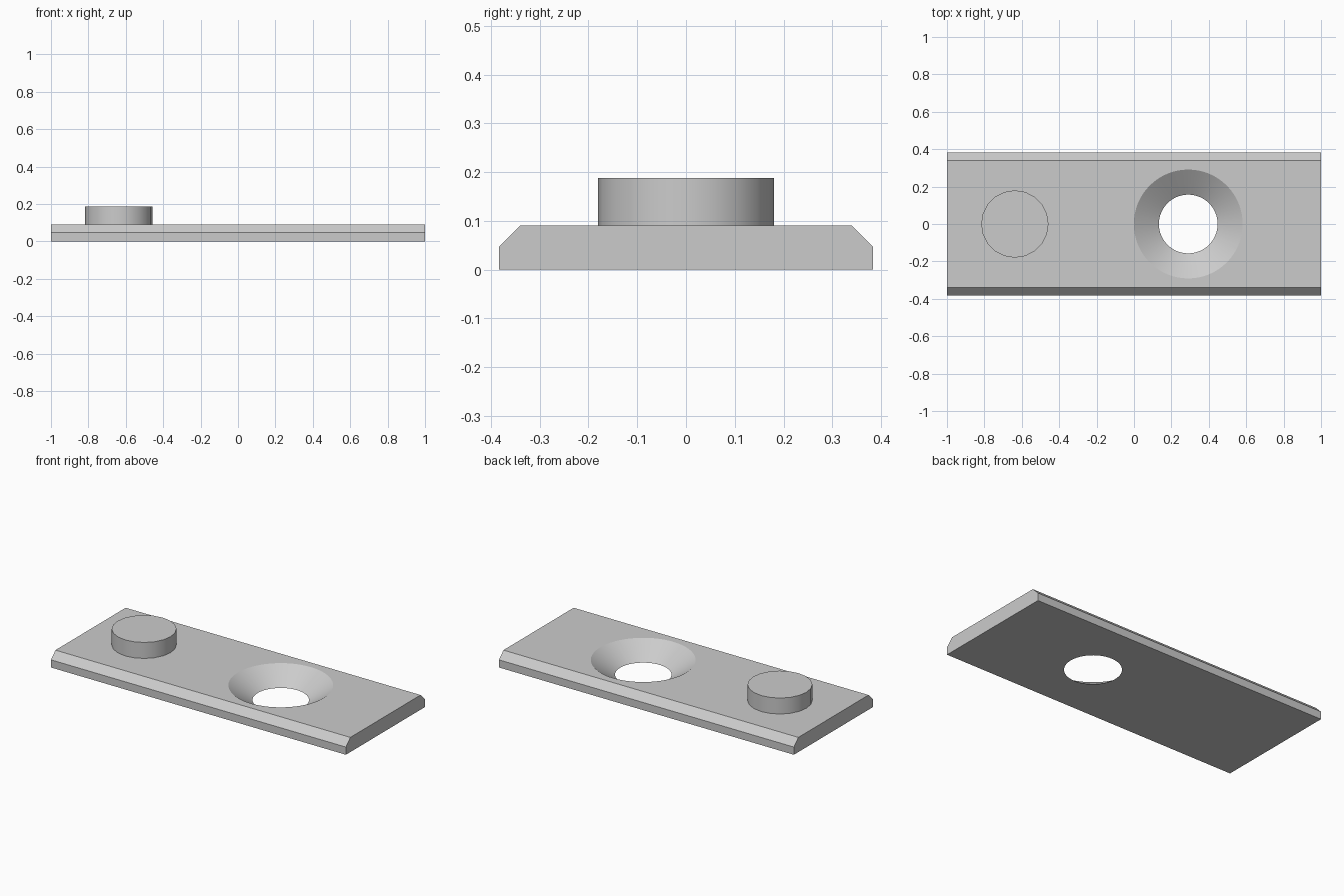
import bpy, bmesh, math

if "Cube" in bpy.data.objects:
    bpy.data.objects.remove(bpy.data.objects["Cube"], do_unlink=True)

HALF_WIDTH, HEIGHT, CHAMFER = 0.383, 0.09, 0.043
HOLE_X, HOLE_TOP, HOLE_BOTTOM = 0.29, 0.291, 0.157
PEG_X, PEG_RADIUS, PEG_TOP = -0.637, 0.18, 0.188

grey = bpy.data.materials.new("plain_grey")
grey.use_nodes = True
colour = (0.6, 0.6, 0.6, 1)
grey.diffuse_color = colour
grey.node_tree.nodes["Principled BSDF"].inputs["Base Color"].default_value = colour


def make_object(name, bm):
    bmesh.ops.recalc_face_normals(bm, faces=bm.faces)
    mesh = bpy.data.meshes.new(name)
    bm.to_mesh(mesh)
    bm.free()
    mesh.materials.append(grey)
    obj = bpy.data.objects.new(name, mesh)
    bpy.context.collection.objects.link(obj)
    return obj


def make_cone(name, x, z0, z1, r0, r1, sides):
    bm = bmesh.new()
    bmesh.ops.create_cone(bm, cap_ends=True, segments=sides,
                          radius1=r0, radius2=r1, depth=z1 - z0)
    bmesh.ops.translate(bm, verts=bm.verts, vec=(x, 0, (z0 + z1) / 2))
    return make_object(name, bm)


def activate(obj):
    bpy.ops.object.select_all(action='DESELECT')
    obj.select_set(True)
    bpy.context.view_layer.objects.active = obj


# Base plate: chamfered section swept along x
half = [(HALF_WIDTH, 0), (HALF_WIDTH, HEIGHT - CHAMFER), (HALF_WIDTH - CHAMFER, HEIGHT)]
section = half + [(-y, z) for y, z in reversed(half)]
bm = bmesh.new()
end = bm.faces.new([bm.verts.new((-1, y, z)) for y, z in section])
swept = bmesh.ops.extrude_face_region(bm, geom=[end], use_keep_orig=True)["geom"]
bmesh.ops.translate(bm, vec=(2, 0, 0),
                    verts=[v for v in swept if isinstance(v, bmesh.types.BMVert)])
plate = make_object("base_plate", bm)

# Countersunk hole: the cutter keeps its slope past both faces
margin = 0.02
flare = (HOLE_TOP - HOLE_BOTTOM) / HEIGHT * margin
cutter = make_cone("hole_cutter", HOLE_X, -margin, HEIGHT + margin,
                   HOLE_BOTTOM - flare, HOLE_TOP + flare, 64)
activate(plate)
cut = plate.modifiers.new("countersink", 'BOOLEAN')
cut.operation = 'DIFFERENCE'
cut.solver = 'EXACT'
cut.object = cutter
bpy.ops.object.modifier_apply(modifier=cut.name)
bpy.data.objects.remove(cutter, do_unlink=True)

# Round locating peg, slightly sunk into the plate
peg = make_cone("locating_peg", PEG_X, HEIGHT / 2, PEG_TOP, PEG_RADIUS, PEG_RADIUS, 20)

for obj in (plate, peg):
    activate(obj)
    bpy.ops.object.shade_smooth_by_angle(angle=math.radians(30))
